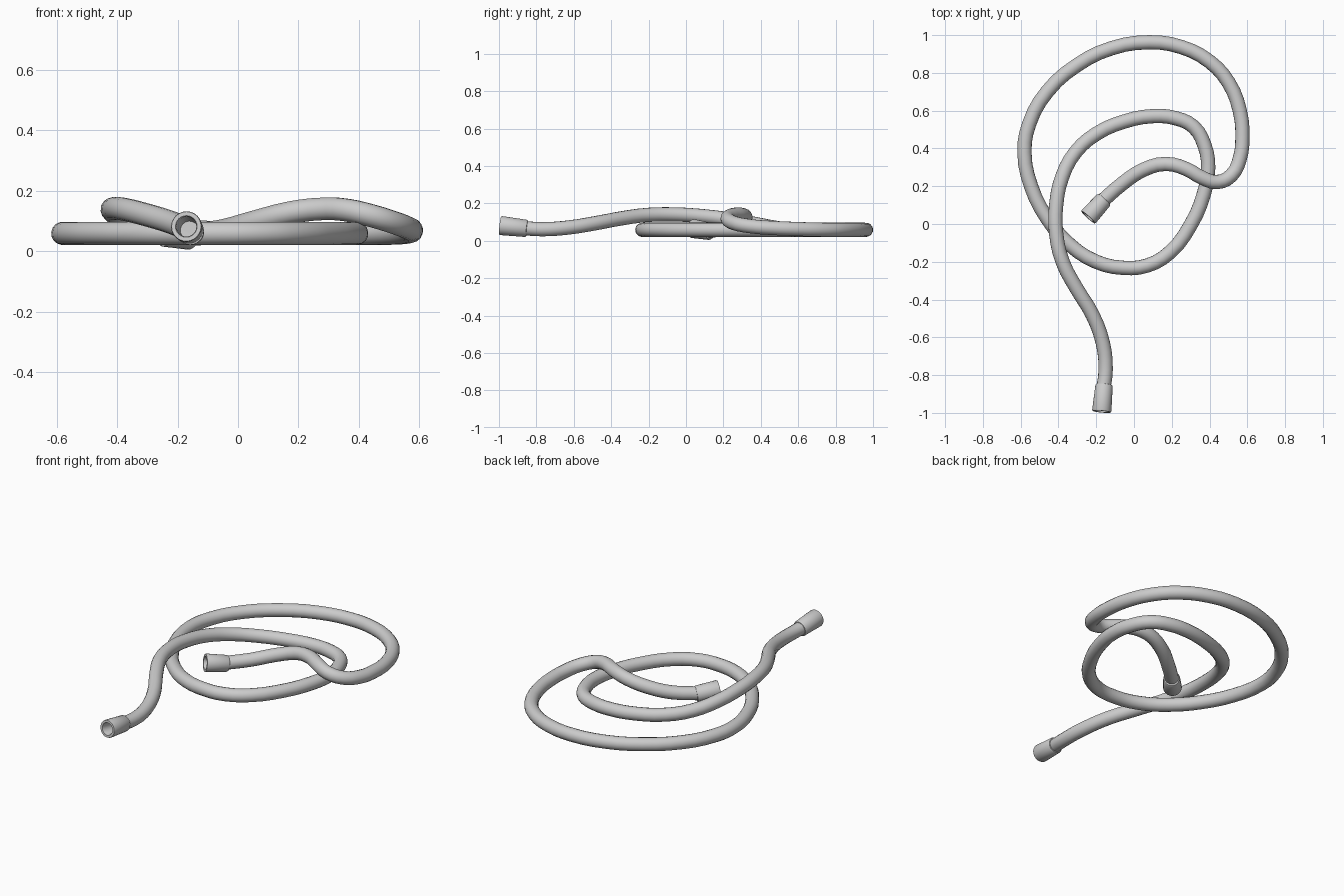
import bpy, bmesh, math
from mathutils import Vector

if "Cube" in bpy.data.objects:
    bpy.data.objects.remove(bpy.data.objects["Cube"])

HOSE_R = 0.038


def fitting(name, back, mouth):
    """Hollow, slightly flared end cuff turned around its own axis."""
    axis = Vector(mouth) - Vector(back)
    L = axis.length
    profile = [(0.030, -0.002), (0.042, 0.0), (0.046, 0.006), (0.051, L - 0.006),
               (0.049, L), (0.036, L), (0.033, L - 0.006), (0.030, 0.03)]
    n = 24
    bm = bmesh.new()
    rings = [[bm.verts.new((r * math.cos(2 * math.pi * i / n),
                            r * math.sin(2 * math.pi * i / n), z)) for i in range(n)]
             for r, z in profile]
    for a, b in zip(rings, rings[1:]):
        for i in range(n):
            j = (i + 1) % n
            bm.faces.new((a[i], a[j], b[j], b[i]))
    bm.faces.new(rings[0][::-1])   # back
    bm.faces.new(rings[-1])        # floor of the bore
    mesh = bpy.data.meshes.new(name)
    bm.to_mesh(mesh)
    bm.free()
    ob = bpy.data.objects.new(name, mesh)
    bpy.context.collection.objects.link(ob)
    ob.location = back
    ob.rotation_mode = 'QUATERNION'
    ob.rotation_quaternion = axis.to_track_quat('Z', 'Y')
    bpy.ops.object.select_all(action='DESELECT')
    ob.select_set(True)
    bpy.context.view_layer.objects.active = ob
    bpy.ops.object.shade_smooth_by_angle(angle=math.radians(35))


# Hose centre line
F = 0.059
path = [
    (-0.175, 0.115, 0.053), (-0.06, 0.215, 0.066), (0.05, 0.287, 0.096), (0.17, 0.318, 0.127),
    (0.28, 0.29, 0.140), (0.36, 0.245, 0.136), (0.44, 0.222, 0.118), (0.515, 0.257, 0.095),
    (0.56, 0.345, 0.078), (0.574, 0.46, 0.069), (0.56, 0.6, 0.063), (0.50, 0.75, F),
    (0.40, 0.86, F), (0.25, 0.937, F), (0.08, 0.962, F), (-0.12, 0.93, F),
    (-0.30, 0.842, F), (-0.46, 0.70, F), (-0.555, 0.53, F), (-0.58, 0.38, F),
    (-0.545, 0.20, F), (-0.46, 0.03, F), (-0.34, -0.11, F), (-0.20, -0.20, F),
    (-0.06, -0.232, F), (0.07, -0.22, F), (0.19, -0.15, F), (0.30, -0.005, F),
    (0.37, 0.16, F), (0.393, 0.30, F), (0.372, 0.42, F), (0.315, 0.515, F),
    (0.22, 0.56, F), (0.10, 0.571, F), (-0.05, 0.543, 0.061), (-0.20, 0.477, 0.070),
    (-0.31, 0.38, 0.088), (-0.38, 0.25, 0.112), (-0.412, 0.10, 0.131), (-0.412, -0.05, 0.141),
    (-0.378, -0.20, 0.139), (-0.305, -0.34, 0.121), (-0.22, -0.48, 0.095),
    (-0.165, -0.63, 0.071), (-0.15, -0.77, 0.062), (-0.163, -0.88, 0.069)]

curve = bpy.data.curves.new("hose", 'CURVE')
curve.dimensions = '3D'
curve.resolution_u = 3
curve.bevel_depth = HOSE_R
curve.bevel_resolution = 6
curve.use_fill_caps = True
spline = curve.splines.new('BEZIER')
spline.bezier_points.add(len(path) - 1)
for bp, co in zip(spline.bezier_points, path):
    bp.co = co
    bp.handle_left_type = bp.handle_right_type = 'AUTO'
hose = bpy.data.objects.new("hose", curve)
bpy.context.collection.objects.link(hose)
hose.select_set(True)
bpy.context.view_layer.objects.active = hose
bpy.ops.object.convert(target='MESH')
bpy.ops.object.shade_smooth_by_angle(angle=math.radians(40))

# End cuffs
fitting("inner_end_cuff", (-0.158, 0.130, 0.050), (-0.243, 0.036, 0.066))
fitting("outer_end_cuff", (-0.158, -0.850, 0.066), (-0.171, -0.993, 0.082))
